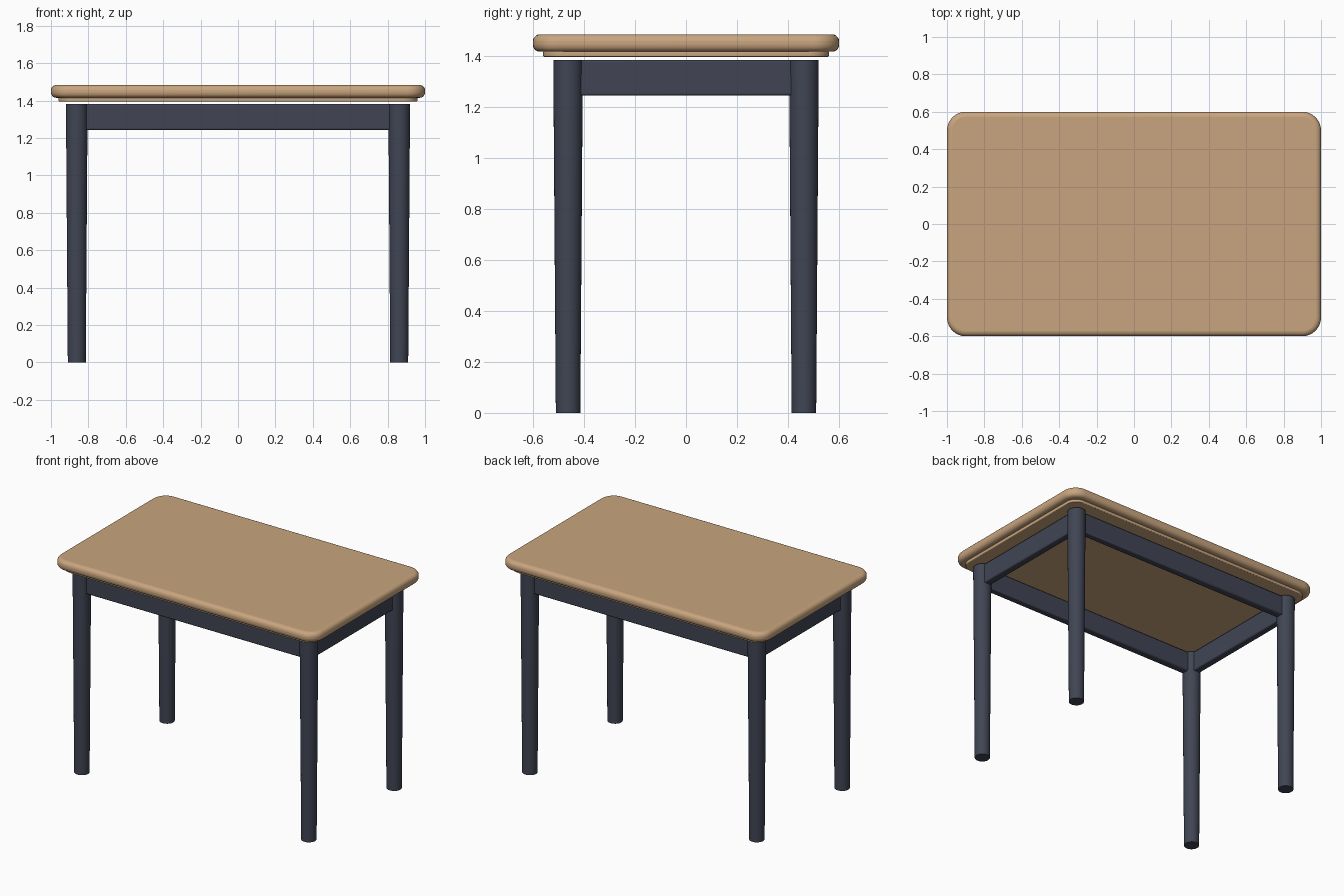
import bpy, bmesh, math

if "Cube" in bpy.data.objects:
    bpy.data.objects.remove(bpy.data.objects["Cube"])


def material(name, rgb):
    m = bpy.data.materials.new(name)
    m.diffuse_color = (*rgb, 1)
    m.use_nodes = True
    m.node_tree.nodes["Principled BSDF"].inputs["Base Color"].default_value = m.diffuse_color
    return m


WOOD = material("light_wood", (0.58, 0.375, 0.21))
PAINT = material("dark_slate_paint", (0.052, 0.060, 0.088))


def finish(name, bm, mat, bevel=0, segments=3):
    bmesh.ops.recalc_face_normals(bm, faces=bm.faces)
    mesh = bpy.data.meshes.new(name)
    bm.to_mesh(mesh)
    bm.free()
    mesh.materials.append(mat)
    ob = bpy.data.objects.new(name, mesh)
    bpy.context.collection.objects.link(ob)
    if bevel:
        mod = ob.modifiers.new("soft_edges", 'BEVEL')
        mod.width, mod.segments = bevel, segments
        mod.limit_method, mod.angle_limit = 'ANGLE', math.radians(40)
    bpy.ops.object.select_all(action='DESELECT')
    ob.select_set(True)
    bpy.context.view_layer.objects.active = ob
    bpy.ops.object.shade_smooth_by_angle(angle=math.radians(35))
    return ob


def rounded_slab(name, hx, hy, z0, z1, radius, bevel, steps=8):
    """Rectangle with rounded corners, extruded from z0 to z1."""
    bm = bmesh.new()
    ring = []
    corners = [(1, 1), (-1, 1), (-1, -1), (1, -1)]
    for q, (sx, sy) in enumerate(corners):
        for i in range(steps + 1):
            a = math.pi / 2 * (q + i / steps)
            ring.append(bm.verts.new((sx * (hx - radius) + radius * math.cos(a),
                                      sy * (hy - radius) + radius * math.sin(a), z0)))
    base = bm.faces.new(ring)
    top = bmesh.ops.extrude_face_region(bm, geom=[base], use_keep_orig=True)
    bmesh.ops.translate(bm, vec=(0, 0, z1 - z0),
                        verts=[v for v in top["geom"] if isinstance(v, bmesh.types.BMVert)])
    return finish(name, bm, WOOD, bevel, 5)


def box(name, center, size):
    bm = bmesh.new()
    bmesh.ops.create_cube(bm, size=1)
    for v in bm.verts:
        v.co = [c + s * k for c, s, k in zip(center, size, v.co)]
    return finish(name, bm, PAINT, 0.008, 2)


# Table top and the thinner lip beneath it
rounded_slab("table_top", 1.0, 0.6, 1.415, 1.483, 0.10, 0.028)
rounded_slab("under_lip", 0.96, 0.56, 1.395, 1.416, 0.08, 0.005)

# Tapered round legs
LX, LY, LEG_TOP = 0.862, 0.462, 1.382
for sx, side in ((-1, "left"), (1, "right")):
    for sy, end in ((-1, "front"), (1, "back")):
        bm = bmesh.new()
        bmesh.ops.create_cone(bm, cap_ends=True, segments=32, radius1=0.048,
                              radius2=0.058, depth=LEG_TOP)
        bmesh.ops.translate(bm, verts=bm.verts, vec=(sx * LX, sy * LY, LEG_TOP / 2))
        finish(f"{end}_{side}_leg", bm, PAINT)

# Apron rails joining the legs
RAIL_H, RAIL_T = 0.139, 0.05
rail_z = LEG_TOP - RAIL_H / 2
for s, (end, side) in ((-1, ("front", "left")), (1, ("back", "right"))):
    box(f"{end}_rail", (0, s * LY, rail_z), (2 * LX - 0.06, RAIL_T, RAIL_H))
    box(f"{side}_rail", (s * LX, 0, rail_z), (RAIL_T, 2 * LY - 0.06, RAIL_H))
